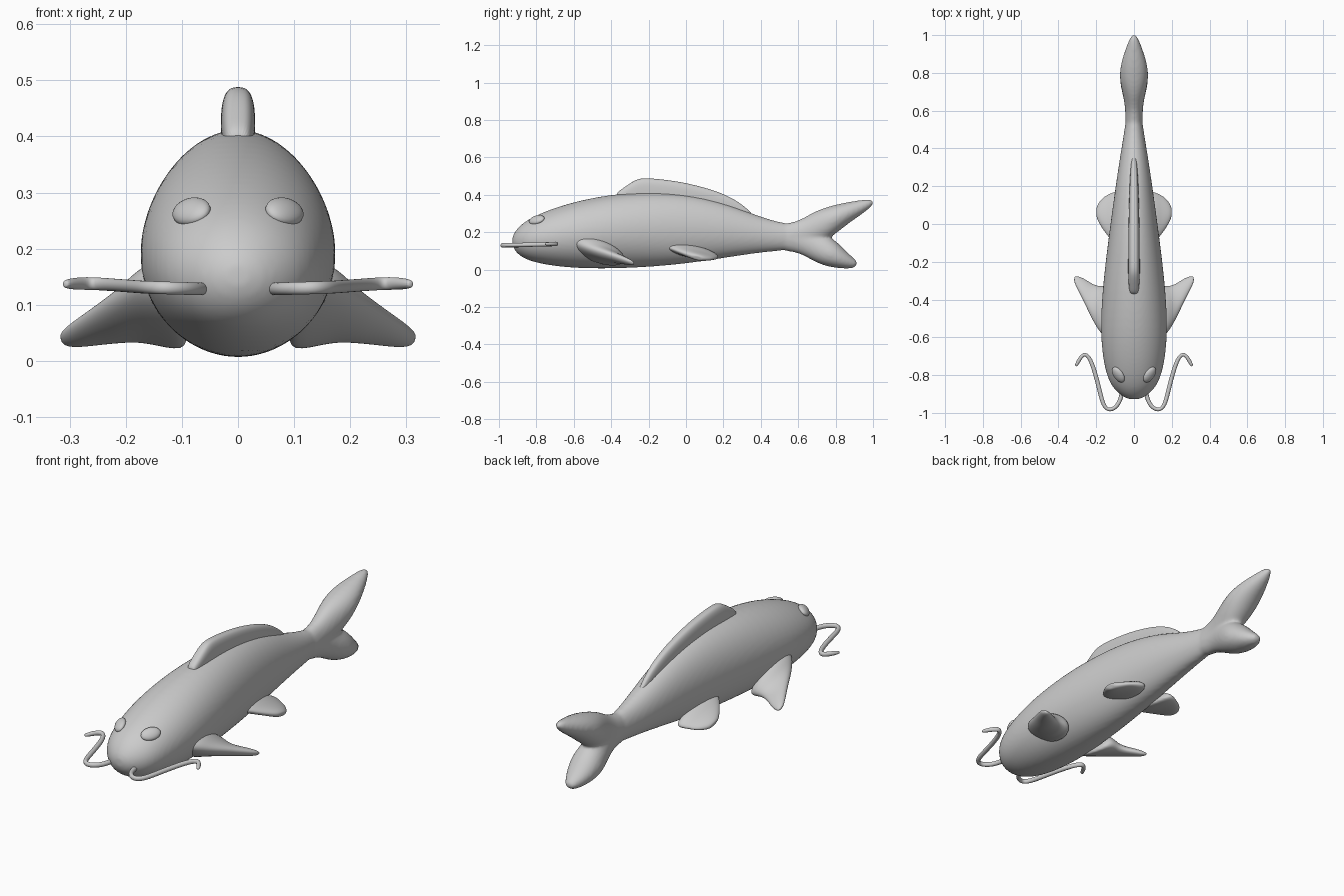
import bpy, bmesh, math
from mathutils import Vector, Matrix

if "Cube" in bpy.data.objects:
    bpy.data.objects.remove(bpy.data.objects["Cube"])


def loft(bm, sections, power=1.0, n=24):
    """Skin elliptical rings given as (centre, half axis a, half axis b)."""
    def sp(v):
        return math.copysign(abs(v) ** power, v)
    rings = []
    for c, a, b in sections:
        c, a, b = Vector(c), Vector(a), Vector(b)
        rings.append([bm.verts.new(c + a * sp(math.cos(2 * math.pi * i / n))
                                   + b * sp(math.sin(2 * math.pi * i / n))) for i in range(n)])
    for r, s in zip(rings, rings[1:]):
        for i in range(n):
            j = (i + 1) % n
            bm.faces.new((r[i], r[j], s[j], s[i]))
    # rounded ends close onto a single point
    for ring in (rings[0], rings[-1]):
        mid = bm.verts.new(sum((v.co for v in ring), Vector()) / n)
        for i in range(n):
            bm.faces.new((ring[i], ring[(i + 1) % n], mid))


def finish(bm, name, mirror=False, subsurf=2):
    bmesh.ops.recalc_face_normals(bm, faces=bm.faces)
    for f in bm.faces:
        f.smooth = True
    me = bpy.data.meshes.new(name)
    bm.to_mesh(me)
    bm.free()
    ob = bpy.data.objects.new(name, me)
    bpy.context.collection.objects.link(ob)
    if mirror:
        ob.modifiers.new("Mirror", 'MIRROR').use_clip = False
    if subsurf:
        m = ob.modifiers.new("Subdivision", 'SUBSURF')
        m.levels = m.render_levels = subsurf
    return ob


# body: y, bottom, top, half width
profile = [(-0.928, .13, .175, .025), (-.918, .105, .198, .052), (-.89, .073, .235, .092),
           (-.84, .047, .272, .132), (-.75, .024, .315, .16), (-.6, .006, .365, .179),
           (-.4, .003, .405, .173), (-.2, .012, .418, .152), (0, .03, .407, .126),
           (.2, .06, .362, .098), (.36, .086, .297, .074), (.5, .1, .252, .05),
           (.6, .11, .24, .038)]
bm = bmesh.new()
loft(bm, [((0, y, (lo + hi) / 2), (w, 0, 0), (0, 0, (hi - lo) / 2)) for y, lo, hi, w in profile])

# tail lobes: centre y, z, in-plane half axis y, z, half thickness
upper = [(.5, .174, 0, .075, .05), (.6, .18, -.01, .072, .043), (.7, .222, -.025, .085, .062),
         (.78, .267, -.03, .068, .08), (.86, .307, -.022, .05, .068), (.935, .336, -.015, .034, .042),
         (.985, .358, -.008, .02, .022), (1.0, .364, -.004, .01, .01)]
lower = [(.5, .174, 0, .075, .05), (.6, .165, .01, .07, .043), (.69, .133, .035, .072, .06),
         (.765, .088, .04, .065, .08), (.83, .054, .026, .046, .065), (.88, .034, .013, .03, .042),
         (.912, .026, .006, .016, .02)]
for lobe in (upper, lower):
    loft(bm, [((0, y, z), (t, 0, 0), (0, ay, az)) for y, z, ay, az, t in lobe])
body = finish(bm, "body_and_tail")
m = body.modifiers.new("Blend", 'REMESH')
m.mode = 'VOXEL'
m.voxel_size = 0.009
m.use_smooth_shade = True
m = body.modifiers.new("Soften", 'SMOOTH')
m.factor, m.iterations = 0.5, 8

# dorsal fin: y, top, base, half width
dorsal = [(-.37, .413, .36, .022), (-.33, .44, .35, .028), (-.27, .483, .34, .031),
          (-.22, .492, .34, .031), (-.1, .48, .34, .03), (0, .464, .33, .029), (.12, .434, .3, .026),
          (.22, .398, .28, .023), (.3, .35, .25, .018), (.36, .295, .23, .012)]
bm = bmesh.new()
loft(bm, [((0, y, (t + b) / 2), (w, 0, 0), (0, 0, (t - b) / 2)) for y, t, b, w in dorsal], power=.7)
finish(bm, "dorsal_fin")

# paired fins: centre x, y, z, half chord, half thickness
pectoral = [(.11, -.47, .1, .145, .075), (.16, -.46, .095, .135, .056), (.19, -.443, .086, .115, .04),
            (.225, -.405, .072, .09, .031), (.255, -.362, .06, .068, .025),
            (.288, -.322, .047, .044, .019), (.308, -.3, .04, .025, .013), (.315, -.294, .038, .012, .006)]
pelvic = [(.06, .03, .1, .15, .04), (.105, .035, .092, .138, .032), (.13, .042, .085, .118, .025),
          (.16, .055, .075, .09, .021), (.185, .06, .067, .055, .018), (.197, .062, .063, .03, .011)]
for name, fin, slope in (("pectoral_fins", pectoral, -.3), ("pelvic_fins", pelvic, -.2)):
    bm = bmesh.new()
    loft(bm, [((x, y, z), (0, c, c * slope), (t * .4, 0, t)) for x, y, z, c, t in fin], n=20)
    finish(bm, name, mirror=True)

# eyes: flattened ellipsoids lying on the head
nrm = Vector((.52, -.45, .72)).normalized()
lon = Vector((-.42, -.85, 0))
lon = (lon - nrm * lon.dot(nrm)).normalized()
basis = Matrix((lon.cross(nrm), lon, nrm)).transposed().to_4x4()
bm = bmesh.new()
bmesh.ops.create_uvsphere(bm, u_segments=24, v_segments=14, radius=1,
                          matrix=Matrix.Translation((.083, -.798, .266)) @ basis
                          @ Matrix.Diagonal((.031, .047, .018, 1)))
finish(bm, "eyes", mirror=True, subsurf=0)

# barbels: curved whiskers at the mouth corners
path = [(.06, -.87, .129), (.068, -.92, .128), (.088, -.965, .129), (.128, -.99, .13),
        (.16, -.968, .131), (.178, -.9, .132), (.202, -.8, .134), (.23, -.715, .136),
        (.258, -.684, .138), (.283, -.705, .138), (.308, -.752, .137)]
pts = [Vector(p) for p in path]
bm = bmesh.new()
secs = []
for i, p in enumerate(pts):
    d = (pts[min(i + 1, len(pts) - 1)] - pts[max(i - 1, 0)]).normalized()
    r = .012 if i < len(pts) - 1 else .009
    secs.append((p, d.cross(Vector((0, 0, 1))).normalized() * r, (0, 0, r)))
loft(bm, secs, n=10)
finish(bm, "barbels", mirror=True)
